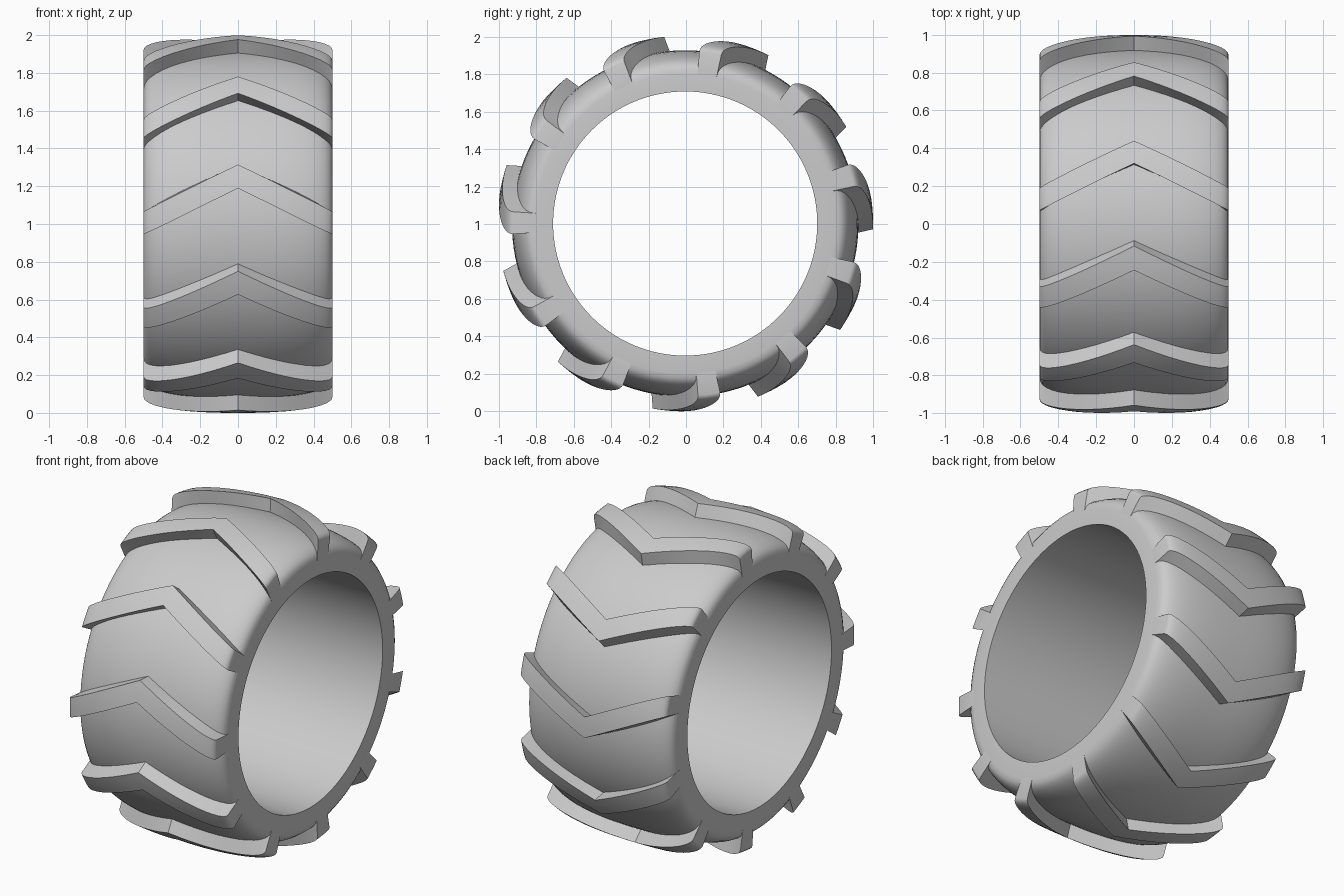
import bpy, bmesh
from math import sin, cos, pi, radians

old = bpy.data.objects.get("Cube")
if old:
    bpy.data.objects.remove(old, do_unlink=True)

HALF = 0.5          # half the tyre width
BORE = 0.705        # inner radius
LUGS = 11

rubber = bpy.data.materials.new("light grey rubber")
rubber.use_nodes = True
rubber.diffuse_color = (0.6, 0.6, 0.6, 1)
rubber.node_tree.nodes["Principled BSDF"].inputs["Base Color"].default_value = (0.6, 0.6, 0.6, 1)


def crown(x, shoulder, rise, power):
    """Radius of a rounded tread profile at width position x."""
    t = min(abs(x) / HALF, 1)
    return shoulder + rise * (1 - t ** power) ** (1 / power)


def body_radius(x):
    return crown(x, 0.80, 0.125, 2.6)


def lug_radius(x):
    return crown(x, 0.92, 0.083, 2.2)


def polar(x, r, degrees):
    a = radians(degrees)
    return (x, r * cos(a), r * sin(a))


def bridge(bm, a, b):
    """Quads between two closed rings of equal length."""
    for i in range(len(a)):
        j = (i + 1) % len(a)
        bm.faces.new((a[i], a[j], b[j], b[i]))


def finish(bm, name):
    bmesh.ops.recalc_face_normals(bm, faces=bm.faces)
    mesh = bpy.data.meshes.new(name)
    bm.to_mesh(mesh)
    bm.free()
    mesh.materials.append(rubber)
    obj = bpy.data.objects.new(name, mesh)
    bpy.context.collection.objects.link(obj)
    bpy.ops.object.select_all(action='DESELECT')
    obj.select_set(True)
    bpy.context.view_layer.objects.active = obj
    bpy.ops.object.shade_smooth_by_angle(angle=radians(30))
    return obj


# Width positions, packed closer together at the shoulders
widths = [HALF * sin(pi / 2 * i / 12) for i in range(-12, 13)]


def make_body():
    bm = bmesh.new()
    profile = [(-HALF, BORE)] + [(x, body_radius(x)) for x in widths] + [(HALF, BORE)]
    steps = 128
    rings = [[bm.verts.new(polar(x, r, 360 * s / steps)) for x, r in profile]
             for s in range(steps)]
    for s in range(steps):
        bridge(bm, rings[s], rings[(s + 1) % steps])
    return finish(bm, "tyre_body")


def make_lug(index):
    """Chevron bar swept across the tread, its point leading."""
    bm = bmesh.new()
    start, span, sweep = 63.7 + index * 360 / LUGS, 7.4, 14.2
    sections = []
    for x in widths:
        t = abs(x) / HALF
        lead = start + sweep * t
        root = body_radius(x) - 0.03 * (1 - t * t)
        lean = 1.8 * (1 - t ** 4)
        ring = [polar(x, root, lead - lean)]
        ring += [polar(x, lug_radius(x), lead + span * k / 3) for k in range(4)]
        ring.append(polar(x, root, lead + span - lean))
        sections.append([bm.verts.new(p) for p in ring])
    for a, b in zip(sections, sections[1:]):
        bridge(bm, a, b)
    bm.faces.new(sections[0])
    bm.faces.new(sections[-1])
    return finish(bm, f"tread_lug_{index + 1}")


parts = [make_body()] + [make_lug(i) for i in range(LUGS)]

# Stand the tyre on the ground and centre it
points = [v.co for p in parts for v in p.data.vertices]
low_z = min(p.z for p in points)
mid_y = (min(p.y for p in points) + max(p.y for p in points)) / 2
for part in parts:
    part.location = (0, -mid_y, -low_z)
